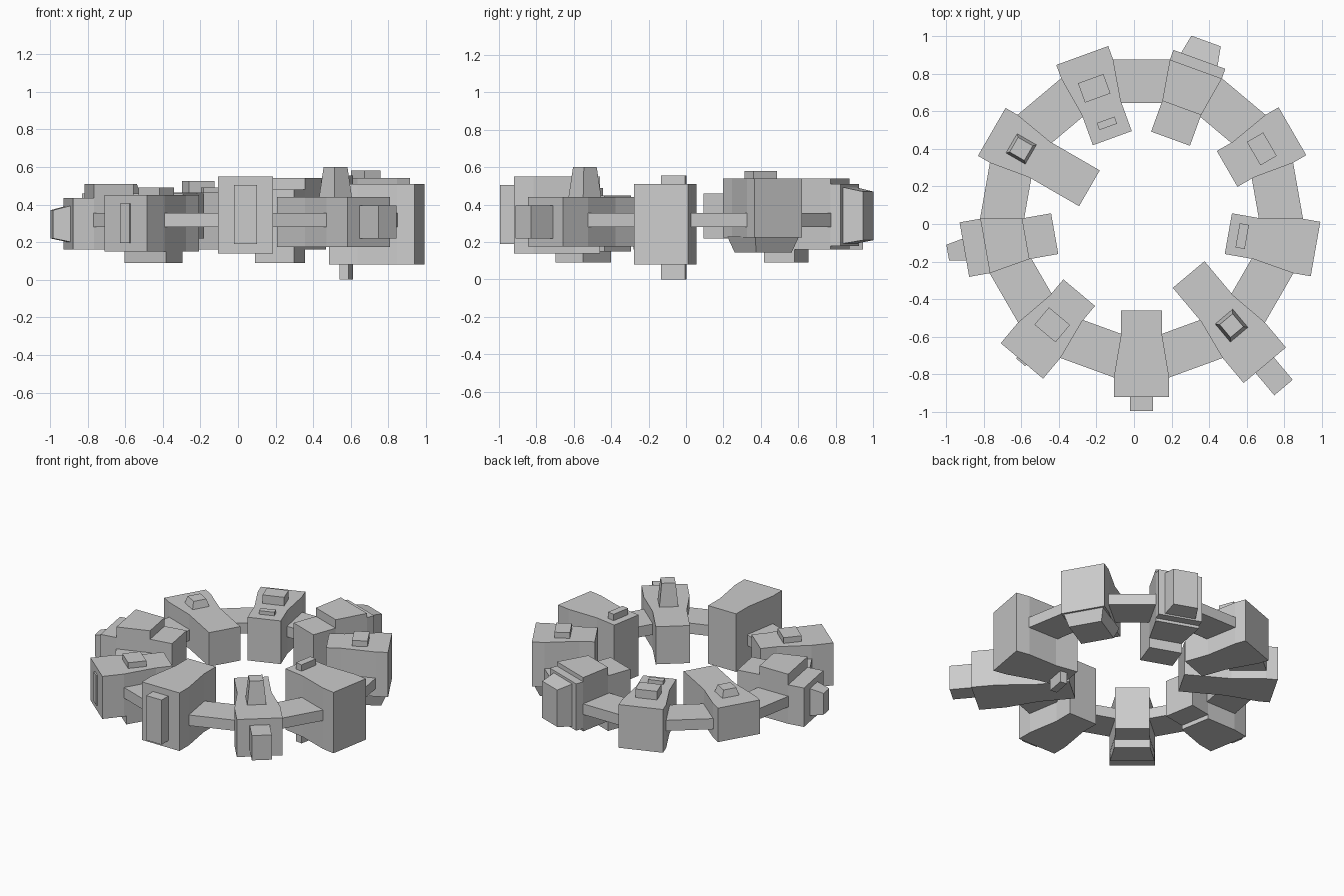
import bpy, bmesh, math
from mathutils import Matrix, Vector

CX, CY = 0.04, 0.03          # ring centre
N = 9


def skin(bm, rings):
    """Closed solid through a list of 4-point rings."""
    vs = [[bm.verts.new(p) for p in ring] for ring in rings]
    for a, b in zip(vs, vs[1:]):
        for i in range(4):
            j = (i + 1) % 4
            bm.faces.new((a[i], a[j], b[j], b[i]))
    bm.faces.new(vs[0][::-1])
    bm.faces.new(vs[-1])


def radial(bm, *stations):
    """Solid along the radius; station = (r, half_width, z0, z1)."""
    skin(bm, [[(r, -w, a), (r, w, a), (r, w, b), (r, -w, b)] for r, w, a, b in stations])


def upright(bm, r, dr, dt, z0, z1, dr2=None, dt2=None):
    """Vertical block or frustum centred at radius r."""
    dr2, dt2 = dr2 or dr, dt2 or dt
    skin(bm, [[(r - a, -b, z), (r + a, -b, z), (r + a, b, z), (r - a, b, z)]
              for a, b, z in ((dr, dt, z0), (dr2, dt2, z1))])


def finish(bm, name, angle=0.0):
    bmesh.ops.recalc_face_normals(bm, faces=bm.faces)
    bm.transform(Matrix.Translation(Vector((CX, CY, 0))) @ Matrix.Rotation(math.radians(angle), 4, 'Z'))
    me = bpy.data.meshes.new(name)
    bm.to_mesh(me)
    bm.free()
    ob = bpy.data.objects.new(name, me)
    bpy.context.collection.objects.link(ob)


# Nine-sided connecting ring
bm = bmesh.new()
rows = []
for i in range(N):
    a = math.radians(-90 + 40 * i)
    rows.append([bm.verts.new((r * math.cos(a), r * math.sin(a), z))
                 for r, z in ((0.654, 0.28), (0.90, 0.28), (0.90, 0.355), (0.654, 0.355))])
for i in range(N):
    a, b = rows[i], rows[(i + 1) % N]
    for k in range(4):
        bm.faces.new((a[k], a[(k + 1) % 4], b[(k + 1) % 4], b[k]))
finish(bm, "connecting_ring")

# Modules: angle, inner end r, outer end r, then z range of inner, core and outer part
W0, W1, R0, R1 = 0.11, 0.147, 0.625, 0.845
MODULES = [
    (-90, 0.49, 0.95, (0.14, 0.55), (0.14, 0.55), (0.14, 0.55)),
    (-50, 0.39, 1.02, (0.175, 0.44), (0.175, 0.44), (0.175, 0.44)),
    (-10, 0.469, 0.94, (0.08, 0.51), (0.08, 0.51), (0.08, 0.51)),
    (30, 0.526, 0.927, (0.225, 0.54), (0.225, 0.54), (0.225, 0.54)),
    (70, 0.451, 0.90, (0.09, 0.48), (0.16, 0.54), (0.18, 0.51)),
    (110, 0.454, 0.922, (0.16, 0.465), (0.16, 0.465), (0.16, 0.465)),
    (150, 0.32, 0.92, (0.22, 0.46), (0.22, 0.46), (0.22, 0.46)),
    (190, 0.469, 0.957, (0.19, 0.45), (0.16, 0.51), (0.16, 0.435)),
    (230, 0.516, 0.99, (0.15, 0.45), (0.15, 0.45), (0.15, 0.45)),
]


# Attachments of each module, keyed by angle
def details(bm, ang):
    if ang == -90:
        radial(bm, (0.94, 0.06, 0.19, 0.505), (1.025, 0.06, 0.19, 0.505))
    elif ang == -50:
        radial(bm, (1.0, 0.064, 0.22, 0.395), (1.175, 0.064, 0.22, 0.395))
        upright(bm, 0.745, 0.064, 0.062, 0.43, 0.60, 0.045, 0.045)
    elif ang == -10:
        upright(bm, 0.544, 0.025, 0.065, 0.0, 0.555)
    elif ang == 30:
        upright(bm, 0.739, 0.05, 0.072, 0.53, 0.58)
        upright(bm, 0.765, 0.115, 0.11, 0.145, 0.23, 0.15, 0.135)
    elif ang == 70:
        radial(bm, (0.89, 0.105, 0.19, 0.495), (1.004, 0.083, 0.21, 0.47))
    elif ang == 110:
        upright(bm, 0.736, 0.055, 0.072, 0.46, 0.525)
        upright(bm, 0.538, 0.02, 0.05, 0.46, 0.49)
    elif ang == 150:
        upright(bm, 0.739, 0.062, 0.062, 0.45, 0.51, 0.045, 0.045)
    elif ang == 190:
        radial(bm, (0.95, 0.06, 0.20, 0.395), (1.047, 0.042, 0.22, 0.37))
    elif ang == 230:
        upright(bm, 0.739, 0.06, 0.073, 0.44, 0.49)
        radial(bm, (0.66, 0.115, 0.09, 0.16), (0.83, 0.143, 0.09, 0.16))
        radial(bm, (0.98, 0.032, 0.195, 0.405), (1.0, 0.032, 0.195, 0.405))


for n, (ang, ri, ro, zi, zc, zo) in enumerate(MODULES, 1):
    bm = bmesh.new()
    if zi == zc == zo:
        radial(bm, (ri, W0, *zc), (R0, W0, *zc), (R1, W1, *zc), (ro, W1, *zc))
    else:
        radial(bm, (ri, W0, *zi), (R0, W0, *zi), (R0, W0, *zc),
               (R1, W1, *zc), (R1, W1, *zo), (ro, W1, *zo))
    details(bm, ang)
    finish(bm, f"module_{n}", ang)
